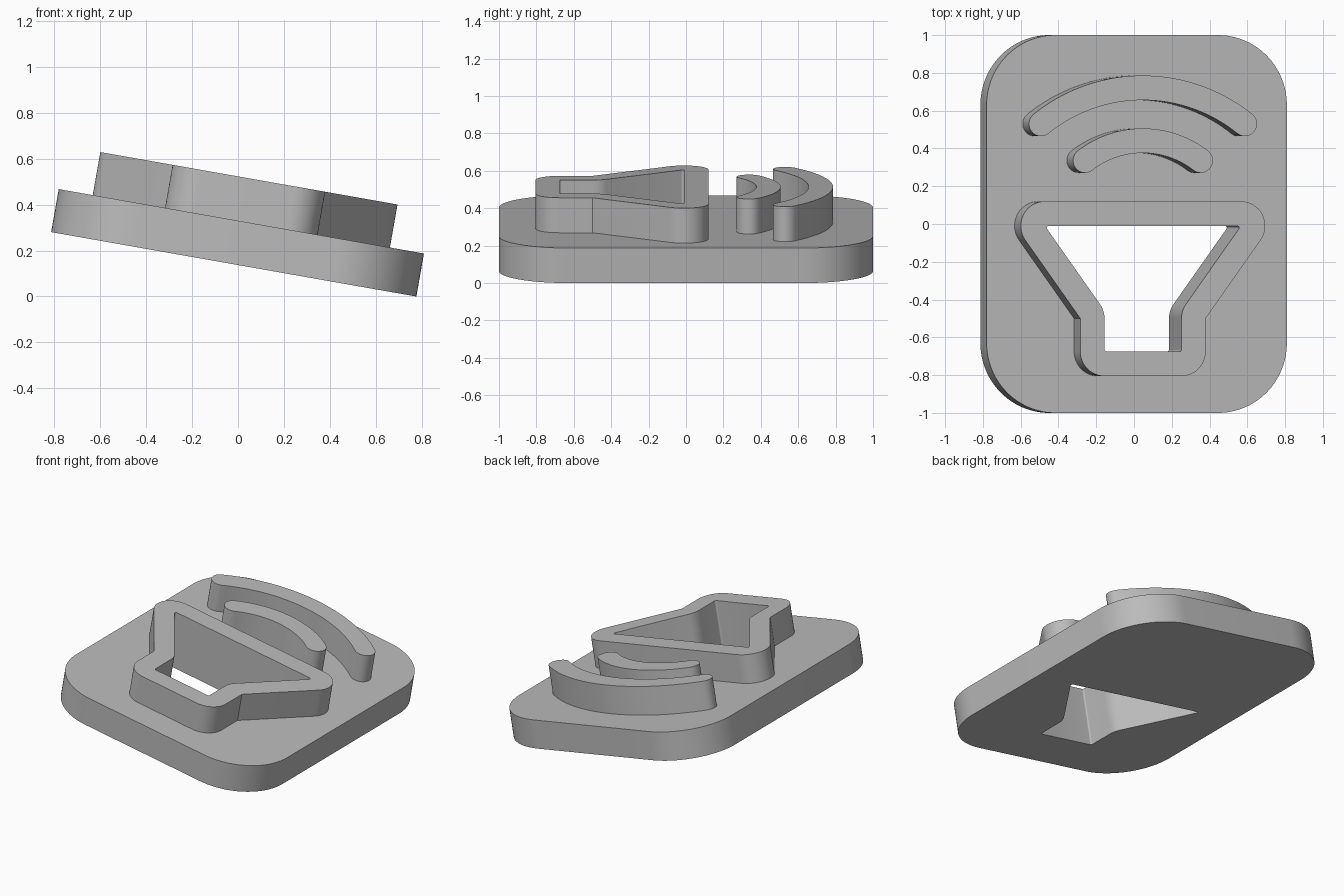
import bpy, bmesh
from math import radians, degrees, cos, sin, atan2, asin, hypot
from mathutils import Matrix

if "Cube" in bpy.data.objects:
    bpy.data.objects.remove(bpy.data.objects["Cube"], do_unlink=True)

grey = bpy.data.materials.new("plain grey")
grey.use_nodes = True
colour = (0.5, 0.5, 0.5, 1)
grey.diffuse_color = colour
grey.node_tree.nodes["Principled BSDF"].inputs["Base Color"].default_value = colour

THICK = 0.19   # thickness of each layer
WALL = 0.13    # width of the raised strokes
TILT = Matrix.Translation((-0.0185, 0, 0.1401)) @ Matrix.Rotation(radians(10), 4, "Y")


def arc(cx, cy, r, start, end, steps=16):
    angles = [radians(start + (end - start) * i / steps) for i in range(steps + 1)]
    return [(cx + r * cos(a), cy + r * sin(a)) for a in angles]


def mirrored(half):
    return half + [(-x, y) for x, y in reversed(half)]


def extrude_outline(name, loops, bottom, top):
    """Fill an outline (with optional hole loops) and extrude it upwards."""
    bm = bmesh.new()
    for loop in loops:
        verts = [bm.verts.new((x, y, bottom)) for x, y in loop]
        for a, b in zip(verts, verts[1:] + verts[:1]):
            bm.edges.new((a, b))
    bmesh.ops.triangle_fill(bm, edges=bm.edges[:], use_beauty=True)
    result = bmesh.ops.extrude_face_region(bm, geom=bm.faces[:], use_keep_orig=True)
    moved = [g for g in result["geom"] if isinstance(g, bmesh.types.BMVert)]
    bmesh.ops.translate(bm, verts=moved, vec=(0, 0, top - bottom))
    bmesh.ops.recalc_face_normals(bm, faces=bm.faces[:])
    mesh = bpy.data.meshes.new(name)
    bm.to_mesh(mesh)
    bm.free()
    mesh.materials.append(grey)
    obj = bpy.data.objects.new(name, mesh)
    obj.matrix_world = TILT
    bpy.context.collection.objects.link(obj)
    bpy.ops.object.select_all(action="DESELECT")
    obj.select_set(True)
    bpy.context.view_layer.objects.active = obj
    bpy.ops.object.shade_smooth_by_angle()
    return obj


# Funnel outline: wide shoulder, sloping side, straight spout
ax, ay = 0.527, -0.01      # shoulder corner
bx, by = 0.337, -0.5       # neck corner
sx, sy = bx - WALL, -0.675  # spout corner
slope = degrees(atan2(ay - by, ax - bx) - asin(WALL / hypot(ax - bx, ay - by)))
normal = slope - 90

outer = mirrored(arc(ax, ay, WALL, 90, normal) + [(bx, by)] + arc(sx, sy, WALL, 0, -90))

fillet = 0.01
middle = radians((90 + normal) / 2)
reach = fillet / cos(radians((90 - normal) / 2))
inner = mirrored(
    arc(ax - reach * cos(middle), ay - reach * sin(middle), fillet, 90, normal, 6)
    + arc(bx, by, WALL, normal + 180, 180, 10)
    + arc(sx - fillet, sy + fillet, fillet, 0, -90, 6))

# Base plate with the funnel opening cut through
half_x, half_y, corner = 0.807, 1.0, 0.37
plate = mirrored(arc(half_x - corner, half_y - corner, corner, 90, 0, 24)
                 + arc(half_x - corner, corner - half_y, corner, 0, -90, 24))
extrude_outline("base_plate", [plate, inner], 0, THICK)

# Raised funnel wall
extrude_outline("funnel_wall", [outer, inner], THICK, 2 * THICK)


# Curved bars with round ends
def curved_bar(name, half_width, end_y, apex_y):
    rise = apex_y - end_y
    radius = (half_width ** 2 + rise ** 2) / (2 * rise)
    cy = apex_y - radius
    a = degrees(atan2(end_y - cy, half_width))
    r = WALL / 2
    outline = (arc(0, cy, radius + r, 180 - a, a, 40)
               + arc(half_width, end_y, r, a, a - 180)[1:]
               + arc(0, cy, radius - r, a, 180 - a, 40)[1:]
               + arc(-half_width, end_y, r, -a, -a - 180)[1:-1])
    extrude_outline(name, [outline], THICK - 0.01, 2 * THICK)


curved_bar("large_curved_bar", 0.548, 0.53, 0.721)
curved_bar("small_curved_bar", 0.311, 0.336, 0.441)
